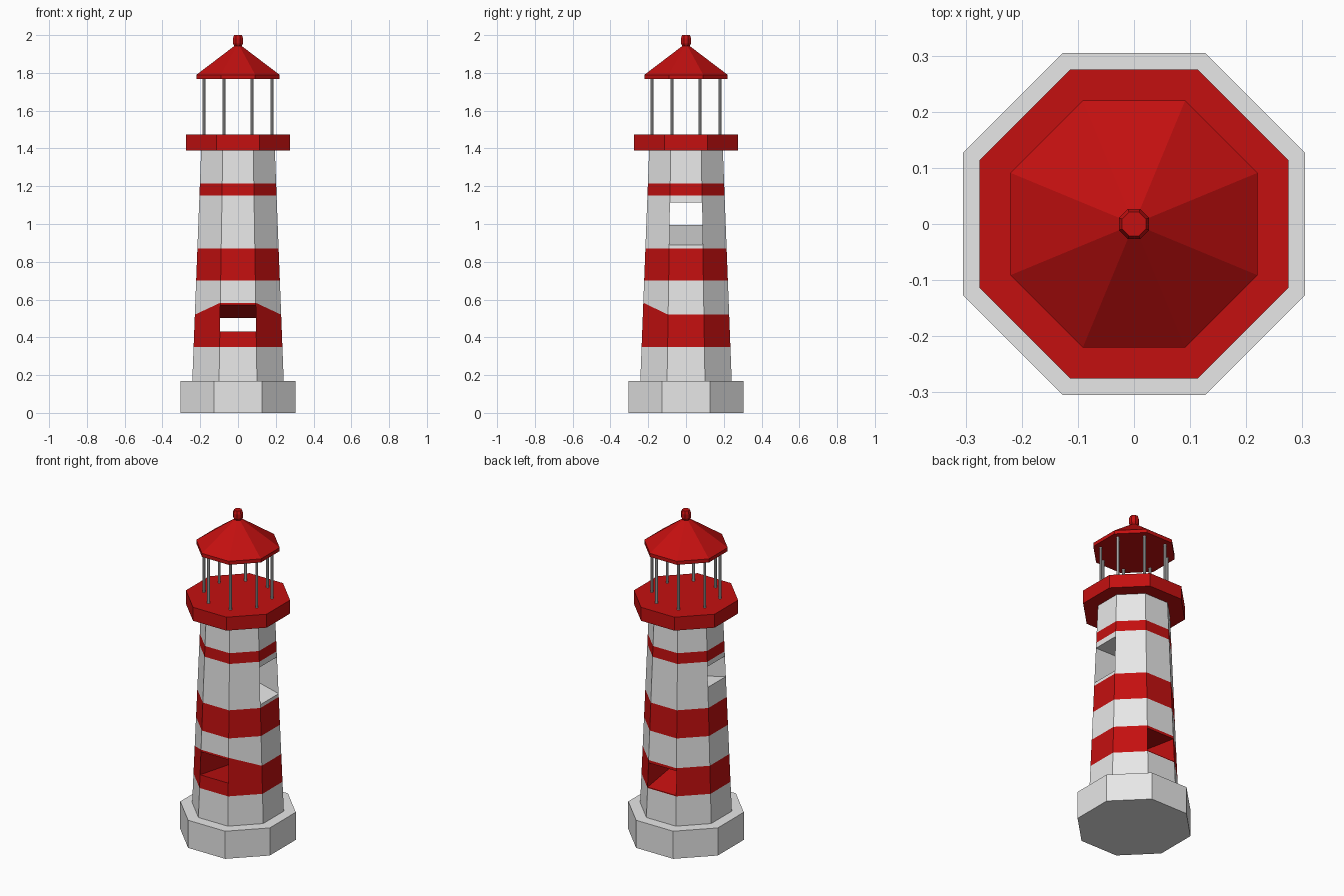
import bpy, bmesh, math

if "Cube" in bpy.data.objects:
    bpy.data.objects.remove(bpy.data.objects["Cube"])


def material(name, r, g, b):
    m = bpy.data.materials.new(name)
    m.diffuse_color = (r, g, b, 1)
    m.use_nodes = True
    m.node_tree.nodes["Principled BSDF"].inputs["Base Color"].default_value = m.diffuse_color
    return m


WHITE = material("white", 0.8, 0.8, 0.8)
RED = material("red", 0.55, 0.005, 0.005)
GREY = material("rail_grey", 0.6, 0.6, 0.6)


def corner(apothem, z, k):
    """Corner k of an octagon whose flat sides face the axes."""
    r = apothem / math.cos(math.pi / 8)
    a = math.radians(22.5 + 45 * k)
    return (r * math.cos(a), r * math.sin(a), z)


def finish(bm, name, mats):
    bmesh.ops.recalc_face_normals(bm, faces=bm.faces)
    me = bpy.data.meshes.new(name)
    bm.to_mesh(me)
    bm.free()
    for m in mats:
        me.materials.append(m)
    ob = bpy.data.objects.new(name, me)
    bpy.context.collection.objects.link(ob)
    return ob


def octagon_stack(name, profile, mat, centre=(0, 0)):
    """Closed octagonal solid from (apothem, z) pairs."""
    bm = bmesh.new()
    rings = []
    for a, z in profile:
        pts = [corner(a, z, k) for k in range(8)]
        rings.append([bm.verts.new((x + centre[0], y + centre[1], h)) for x, y, h in pts])
    for lo, hi in zip(rings, rings[1:]):
        for k in range(8):
            n = (k + 1) % 8
            bm.faces.new((lo[k], lo[n], hi[n], hi[k]))
    bm.faces.new(rings[0][::-1])
    bm.faces.new(rings[-1])
    return finish(bm, name, [mat])


# Striped tower with two sloping shafts running straight through it
def build_tower():
    FRONT, LEFT = (5, 6), (3, 4)
    # (height, raised corners, raised height, is the band above red)
    rows = [
        (0.17, (), 0, 0), (0.35, (), 0, 1),
        (0.355, FRONT, 0.43, 1), (0.503, FRONT, 0.57, 1), (0.52, FRONT, 0.583, 0),
        (0.70, (), 0, 1), (0.87, (), 0, 0),
        (0.89, LEFT, 0.995, 0), (1.115, LEFT, 1.12, 0),
        (1.15, (), 0, 1), (1.215, (), 0, 0), (1.39, (), 0, 0),
    ]
    bm = bmesh.new()
    rings = []
    for z, raised, up, _ in rows:
        ring = []
        for k in range(8):
            h = up if k in raised else z
            apothem = 0.242 - (h - 0.17) * 0.047 / 1.22
            ring.append(bm.verts.new(corner(apothem, h, k)))
        rings.append(ring)

    holes = {2: (5, 1), 7: (7, 3)}      # row: sides left open
    for i in range(len(rows) - 1):
        lo, hi = rings[i], rings[i + 1]
        for k in range(8):
            if k in holes.get(i, ()):
                continue
            n = (k + 1) % 8
            bm.faces.new((lo[k], lo[n], hi[n], hi[k])).material_index = rows[i][3]
    bm.faces.new(rings[0][::-1])
    bm.faces.new(rings[-1])

    # shaft floor, ceiling and walls
    for i, (s, t) in holes.items():
        lo, hi = rings[i], rings[i + 1]
        s2, t2 = (s + 1) % 8, (t + 1) % 8
        near = (lo[s], lo[s2], hi[s2], hi[s])
        far = (lo[t2], lo[t], hi[t], hi[t2])
        for j in range(4):
            n = (j + 1) % 4
            f = bm.faces.new((near[j], near[n], far[n], far[j]))
            f.material_index = rows[i][3]
    finish(bm, "tower", [WHITE, RED])


build_tower()
octagon_stack("base", [(0.305, 0), (0.305, 0.17)], WHITE)
octagon_stack("gallery_deck", [(0.275, 1.39), (0.275, 1.473)], RED)

# Lantern posts, one at each corner
for k in range(8):
    x, y, _ = corner(0.18, 0, k)
    octagon_stack(f"lantern_post_{k + 1}", [(0.0075, 1.47), (0.0075, 1.775)], GREY, (x, y))

# Roof and finial
octagon_stack("roof", [(0.22, 1.768), (0.22, 1.79), (0.012, 1.948)], RED)
octagon_stack("finial", [(0.018, 1.938), (0.027, 1.956), (0.027, 1.982), (0.021, 2.0)], RED)
